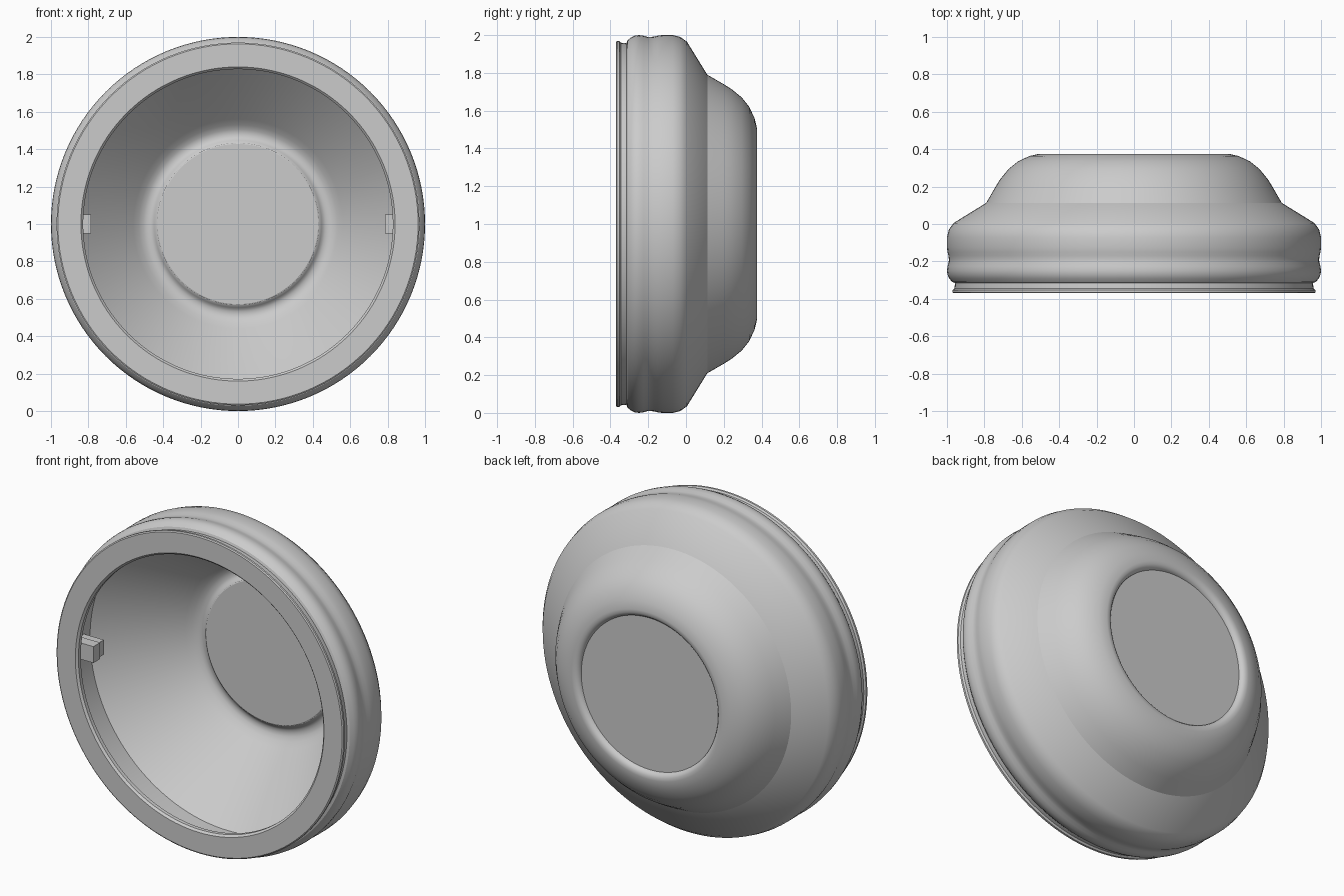
import bpy, bmesh, math
from mathutils import Matrix, Vector

cube = bpy.data.objects.get("Cube")
if cube:
    bpy.data.objects.remove(cube, do_unlink=True)

grey = bpy.data.materials.new("plain grey")
grey.use_nodes = True
colour = (0.6, 0.6, 0.6, 1)
grey.diffuse_color = colour
grey.node_tree.nodes["Principled BSDF"].inputs["Base Color"].default_value = colour

CENTRE = Vector((0, 0, 1))
SEGMENTS = 128


def finish(name, bm, angle=None):
    bmesh.ops.recalc_face_normals(bm, faces=bm.faces[:])
    mesh = bpy.data.meshes.new(name)
    bm.to_mesh(mesh)
    bm.free()
    mesh.materials.append(grey)
    obj = bpy.data.objects.new(name, mesh)
    bpy.context.collection.objects.link(obj)
    if angle:
        bpy.ops.object.select_all(action="DESELECT")
        obj.select_set(True)
        bpy.context.view_layer.objects.active = obj
        bpy.ops.object.shade_smooth_by_angle(angle=math.radians(angle))
    return obj


def lathe(name, profile, closed):
    """Turn a (radius, depth) profile around the front-to-back axis."""
    bm = bmesh.new()
    verts = [bm.verts.new((r, y, 1)) for r, y in profile]
    edges = [bm.edges.new(pair) for pair in zip(verts, verts[1:])]
    if closed:
        edges.append(bm.edges.new((verts[-1], verts[0])))
    bmesh.ops.spin(bm, geom=verts + edges, cent=CENTRE, axis=(0, 1, 0),
                   angle=math.tau, steps=SEGMENTS, use_merge=True)
    bmesh.ops.remove_doubles(bm, verts=bm.verts[:], dist=0.0002)
    return finish(name, bm, 26)


def box(name, low, high):
    bm = bmesh.new()
    low, high = Vector(low), Vector(high)
    bmesh.ops.create_cube(bm, size=1, matrix=Matrix.Translation((low + high) / 2)
                          @ Matrix.Diagonal((*(high - low), 1)))
    return finish(name, bm)


# Hollow shell: front ring, lip, ribbed side, shoulder, domed back, inner bowl
front_lip = [(0.84, -0.37), (0.963, -0.37), (0.97, -0.365), (0.97, -0.353),
             (0.96, -0.345), (0.957, -0.315)]
ribbed_side = [(0.972, -0.31), (0.988, -0.291), (0.997, -0.271), (1, -0.25),
               (0.997, -0.225), (0.991, -0.205), (0.99, -0.19), (0.992, -0.17),
               (0.997, -0.15), (1, -0.125), (1, -0.07), (0.99, -0.03),
               (0.965, 0.005)]
domed_back = [(0.79, 0.113), (0.74, 0.20), (0.715, 0.24), (0.67, 0.295),
              (0.62, 0.335), (0.56, 0.363), (0.51, 0.375), (0.49, 0.374),
              (0.476, 0.367), (0.467, 0.356), (0.464, 0.345)]
inner_bowl = [(0.428, 0.308), (0.438, 0.313), (0.447, 0.322), (0.456, 0.331),
              (0.468, 0.336), (0.485, 0.338), (0.505, 0.333), (0.53, 0.317),
              (0.56, 0.29), (0.93, -0.10)]
rim_undercut = [(0.93, -0.335), (0.828, -0.335), (0.828, -0.358)]
lathe("shell", front_lip + ribbed_side + domed_back + inner_bowl + rim_undercut, True)

# Flat disc closing the back
lathe("back_disc", [(0, 0.31), (0.433, 0.31), (0.465, 0.347), (0, 0.347)], False)

# Stepped clips behind the rim, one each side
for side, sign in (("left", 1), ("right", -1)):
    for part, inner, front, back, half in (("clip", 0.785, -0.275, -0.21, 0.05),
                                           ("clip_step", 0.795, -0.21, -0.16, 0.045)):
        xs = sorted((sign * inner, sign * 0.94))
        box(f"{side}_{part}", (xs[0], front, 1 - half), (xs[1], back, 1 + half))
